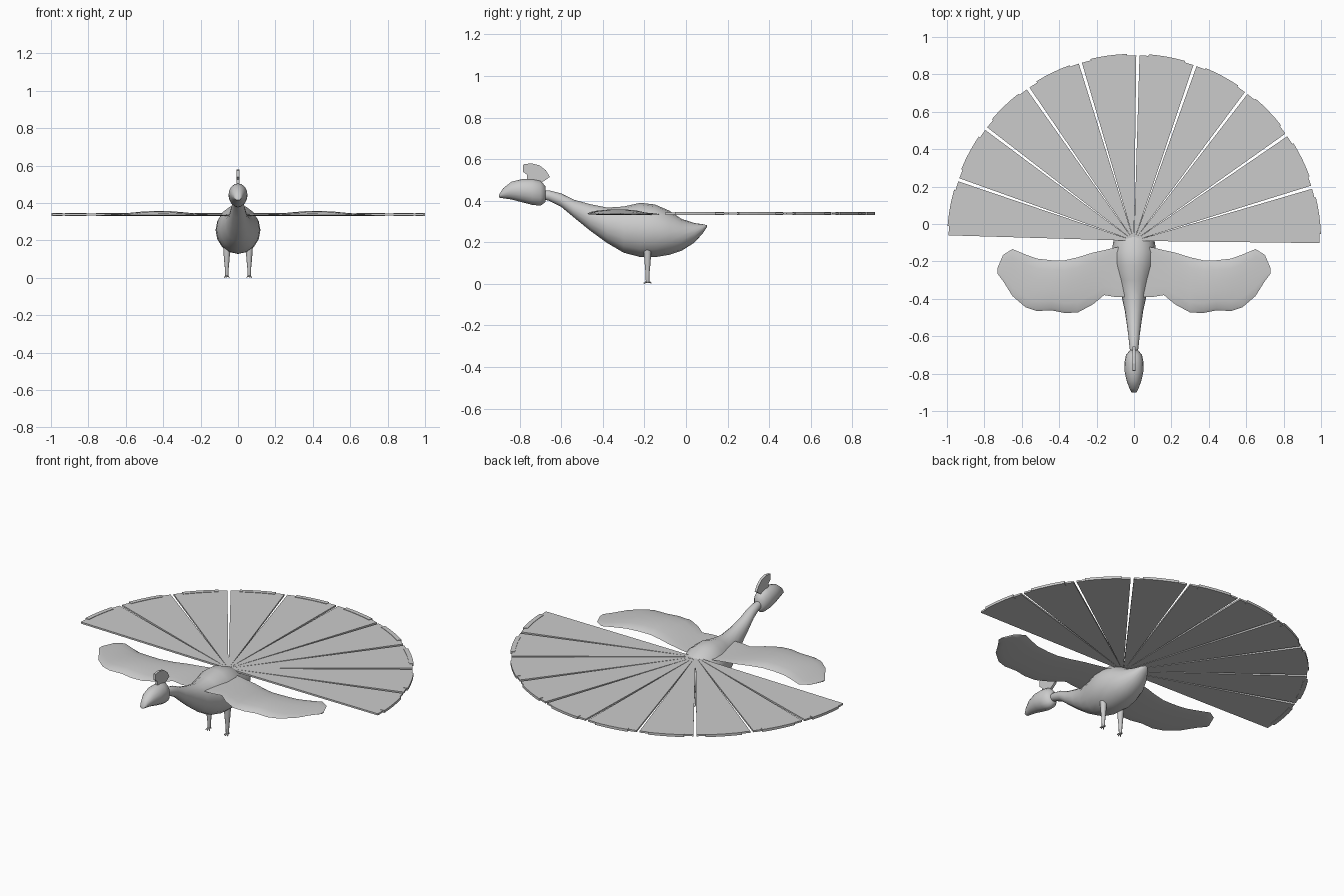
import bpy, bmesh
from math import sin, cos, pi, radians
from mathutils import Vector

cube = bpy.data.objects.get("Cube")
if cube:
    bpy.data.objects.remove(cube, do_unlink=True)

grey = bpy.data.materials.new("plain grey")
grey.use_nodes = True
COLOUR = (0.6, 0.6, 0.6, 1)
grey.diffuse_color = COLOUR
grey.node_tree.nodes["Principled BSDF"].inputs["Base Color"].default_value = COLOUR


def finish(name, bm, smooth=0):
    """Turn a bmesh into a named grey object."""
    bmesh.ops.recalc_face_normals(bm, faces=bm.faces)
    mesh = bpy.data.meshes.new(name)
    bm.to_mesh(mesh)
    bm.free()
    mesh.materials.append(grey)
    obj = bpy.data.objects.new(name, mesh)
    bpy.context.collection.objects.link(obj)
    if smooth:
        bpy.ops.object.select_all(action='DESELECT')
        obj.select_set(True)
        bpy.context.view_layer.objects.active = obj
        bpy.ops.object.shade_smooth_by_angle(angle=radians(smooth))
    return obj


def loft(name, rings, smooth=60):
    """Skin a closed surface over rings of equal point count."""
    bm = bmesh.new()
    loops = [[bm.verts.new(p) for p in ring] for ring in rings]
    n = len(loops[0])
    for a, b in zip(loops, loops[1:]):
        for i in range(n):
            j = (i + 1) % n
            bm.faces.new((a[i], a[j], b[j], b[i]))
    bm.faces.new(loops[0])
    bm.faces.new(loops[-1])
    return finish(name, bm, smooth)


def plate(bm, outline, depth):
    """Add a flat polygon extruded by the depth vector."""
    face = bm.faces.new([bm.verts.new(p) for p in outline])
    grown = bmesh.ops.extrude_face_region(bm, geom=[face])["geom"]
    verts = [v for v in grown if isinstance(v, bmesh.types.BMVert)]
    bmesh.ops.translate(bm, verts=verts, vec=depth)


def body_rings(stations, n=16):
    """Upright ellipses from (y, bottom, top, half width)."""
    return [[(w * cos(2 * pi * i / n), y,
              (lo + hi) / 2 + (hi - lo) / 2 * sin(2 * pi * i / n)) for i in range(n)]
            for y, lo, hi, w in stations]


# Body with neck and tail
loft("body", body_rings([
    (-.70, .41, .45, .018), (-.66, .40, .45, .024), (-.60, .37, .435, .03),
    (-.54, .32, .405, .038), (-.46, .255, .383, .05), (-.38, .197, .367, .068),
    (-.30, .15, .372, .095), (-.22, .129, .39, .115), (-.15, .128, .382, .12),
    (-.08, .14, .352, .108), (-.02, .16, .312, .085), (.04, .198, .293, .055),
    (.08, .242, .287, .03), (.10, .272, .282, .01)]))

# Head with beak
loft("head", body_rings([
    (-.90, .415, .428, .014), (-.88, .412, .46, .024), (-.84, .406, .491, .039),
    (-.79, .393, .504, .05), (-.74, .38, .505, .051), (-.70, .376, .497, .043),
    (-.675, .395, .468, .022)]))

# Head crest
bm = bmesh.new()
crest = [(-.765, .49), (-.765, .525), (-.785, .54), (-.783, .575), (-.745, .58),
         (-.705, .57), (-.675, .547), (-.655, .515), (-.675, .5), (-.70, .485)]
plate(bm, [(-.007, y, z) for y, z in crest], (.014, 0, 0))
finish("crest", bm)

# Wings: (x, leading y, trailing y, top z)
WING = [(.04, -.39, -.12, .338), (.10, -.39, -.125, .338), (.16, -.38, -.14, .34),
        (.22, -.43, -.153, .344), (.30, -.473, -.178, .352), (.37, -.476, -.194, .358),
        (.44, -.462, -.194, .359), (.52, -.465, -.185, .354), (.58, -.445, -.163, .348),
        (.65, -.385, -.134, .342), (.70, -.305, -.165, .339), (.73, -.265, -.235, .336)]


def wing_ring(side, x, lead, trail, top):
    n, mid, half = 14, (lead + trail) / 2, (trail - lead) / 2
    ring = []
    for i in range(n):
        a = 2 * pi * i / n
        rise = (top - .336) if sin(a) > 0 else .005
        ring.append((side * x, mid + half * cos(a), .336 + rise * sin(a)))
    return ring


# Leg: (z, radius)
LEG = [(.18, .02), (.14, .018), (.09, .014), (.05, .01), (.012, .009), (.005, .007)]

for side, label in ((1, "left"), (-1, "right")):
    loft(label + "_wing", [wing_ring(side, *s) for s in WING])
    loft(label + "_leg", [[(side * .06 + r * cos(pi * i / 5), -.185 + r * sin(pi * i / 5), z)
                           for i in range(10)] for z, r in LEG])
    # Toes: three forward, one back
    for k, angle in enumerate((-130, -90, -50, 90)):
        out = Vector((cos(radians(angle)), sin(radians(angle)), 0))
        across = Vector((-out.y, out.x, 0))
        heel = Vector((side * .06, -.185, .011))
        rings = [[heel + out * d + across * (r * cos(pi * i / 3))
                  + Vector((0, 0, drop + r * sin(pi * i / 3))) for i in range(6)]
                 for d, r, drop in ((0, .005, 0), (.012, .004, -.003), (.02, .002, -.009))]
        loft(f"{label}_toe_{k + 1}", rings)

# Tail fan: ten wedge feathers with a raised tip band
CENTRE = Vector((0, -.09, 0))


def fan_point(angle, radius, z):
    return CENTRE + Vector((radius * cos(angle), radius * sin(angle), z))


for k in range(10):
    start = radians(-1.2 + 18 * k + .5)
    span = radians(17)
    arc = [start + span * i / 6 for i in range(7)]
    bm = bmesh.new()
    plate(bm, [fan_point(start, .015, .334)] + [fan_point(a, .992, .334) for a in arc]
          + [fan_point(arc[-1], .015, .334)], (0, 0, .01))
    # Tip band covers the middle of the rim
    inner = arc[1:-1]
    plate(bm, [fan_point(a, 1.0, .332) for a in inner]
          + [fan_point(a, .975, .332) for a in reversed(inner)], (0, 0, .0145))
    finish(f"tail_feather_{k + 1}", bm)
